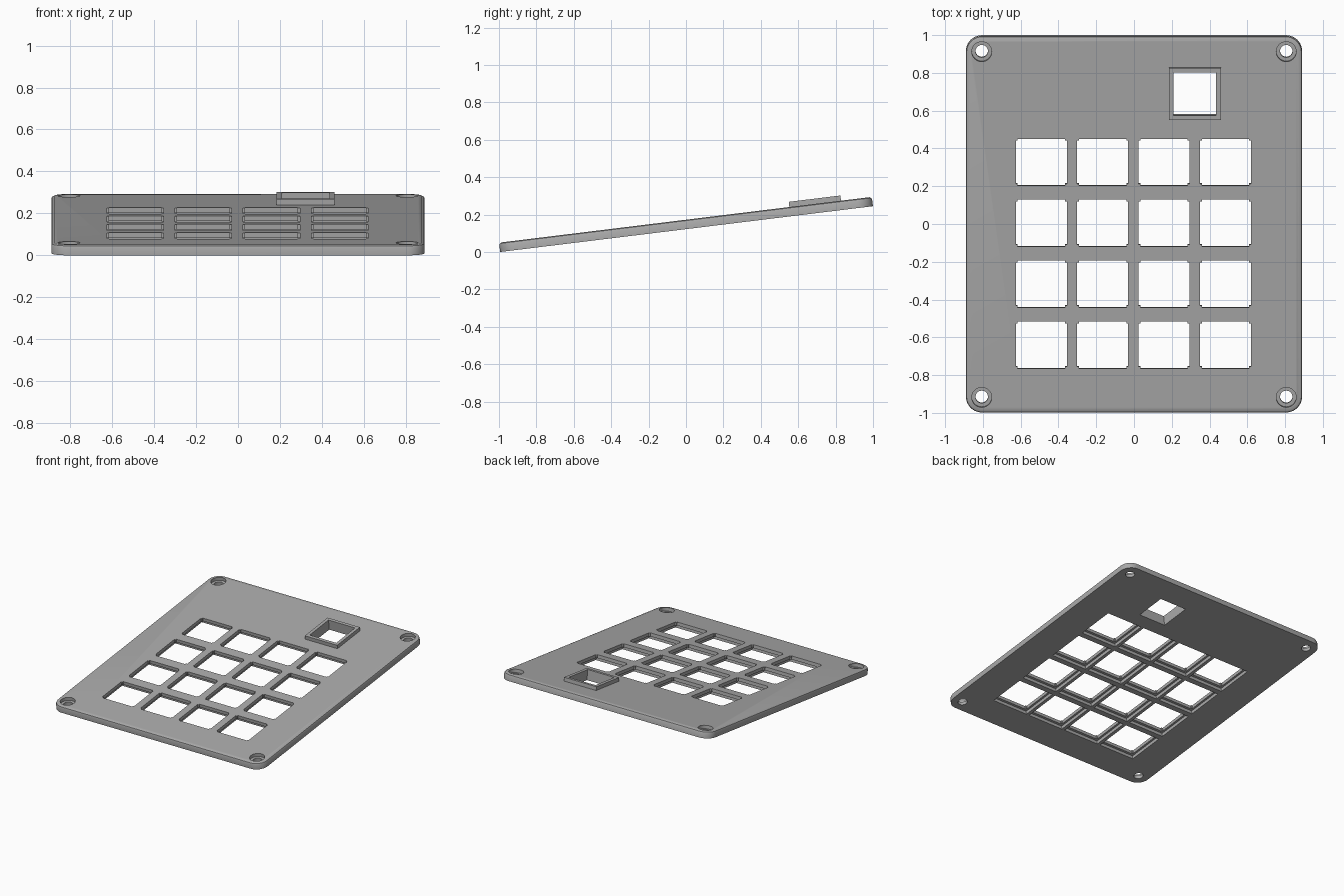
import bpy, bmesh
from math import radians, sin, cos, pi
from mathutils import Matrix

cube = bpy.data.objects.get("Cube")
if cube:
    bpy.data.objects.remove(cube, do_unlink=True)

TILT = radians(7)
W, L, T = 1.78, 2.008, 0.05          # flat plate size
H = T / 2
PITCH = 0.325
LIFT = L / 2 * sin(TILT) + H * cos(TILT)

grey = bpy.data.materials.new("plate grey")
grey.use_nodes = True
colour = (0.4, 0.4, 0.4, 1)
grey.diffuse_color = colour
grey.node_tree.nodes["Principled BSDF"].inputs["Base Color"].default_value = colour


def rounded(w, l, r, steps=10):
    """Rounded rectangle outline, counter-clockwise."""
    pts = []
    for k, (sx, sy) in enumerate([(1, 1), (-1, 1), (-1, -1), (1, -1)]):
        for i in range(steps + 1):
            a = (k + i / steps) * pi / 2
            pts.append((sx * (w / 2 - r) + r * cos(a), sy * (l / 2 - r) + r * sin(a)))
    return pts


def rect(w, l):
    return [(w / 2, l / 2), (-w / 2, l / 2), (-w / 2, -l / 2), (w / 2, -l / 2)]


def circle(r, n=32):
    return [(r * cos(2 * pi * i / n), r * sin(2 * pi * i / n)) for i in range(n)]


def notched(w, l, n):
    """Rectangle with a small square step at each corner."""
    a, b = w / 2, l / 2
    quarter = [(a, b - n), (a - n, b - n), (a - n, b)]
    left = [(-x, y) for x, y in reversed(quarter)]
    return quarter + left + [(-x, -y) for x, y in quarter + left]


def loft(bm, layers, cx=0, cy=0):
    """Closed solid through (outline, height) layers."""
    rings = [[bm.verts.new((cx + x, cy + y, z)) for x, y in o] for o, z in layers]
    n = len(rings[0])
    bm.faces.new(rings[0][::-1])
    bm.faces.new(rings[-1])
    for a, b in zip(rings, rings[1:]):
        for i in range(n):
            j = (i + 1) % n
            bm.faces.new((a[i], a[j], b[j], b[i]))


def prism(bm, outline, z0, z1, cx=0, cy=0):
    loft(bm, [(outline, z0), (outline, z1)], cx, cy)


def make(name, bm):
    me = bpy.data.meshes.new(name)
    bm.to_mesh(me)
    bm.free()
    me.materials.append(grey)
    ob = bpy.data.objects.new(name, me)
    bpy.context.collection.objects.link(ob)
    return ob


def cut(ob, bm):
    """Subtract the solids in bm from the object and drop the cutter."""
    cutter = make("cutter", bm)
    cutter.hide_render = True
    mod = ob.modifiers.new("cut", 'BOOLEAN')
    mod.operation, mod.solver, mod.object = 'DIFFERENCE', 'EXACT', cutter
    bpy.context.view_layer.objects.active = ob
    bpy.ops.object.modifier_apply(modifier=mod.name)
    bpy.data.objects.remove(cutter, do_unlink=True)


# Plate with a softened upper edge
bm = bmesh.new()
profile = [(0, -H), (0, H - 0.015), (0.004, H - 0.005), (0.014, H)]
loft(bm, [(rounded(W - 2 * d, L - 2 * d, 0.085 - d), z) for d, z in profile])
plate = make("key_plate", bm)

keys = [((i - 1.5) * PITCH - 0.003, (j - 1.5) * PITCH - 0.155)
        for i in range(4) for j in range(4)]
screws = [(sx * 0.806, sy * 0.922) for sx in (-1, 1) for sy in (-1, 1)]
WX, WY = 0.322, 0.699                # window centre

# Through openings: keys, screws and window
bm = bmesh.new()
for x, y in keys:
    prism(bm, notched(0.27, 0.25, 0.01), -0.1, 0.1, x, y)
for x, y in screws:
    prism(bm, circle(0.033), -0.1, 0.1, x, y)
prism(bm, rect(0.226, 0.23), -0.1, 0.1, WX, WY)
cut(plate, bm)

# Wider recesses: under the keys, and above the screws
bm = bmesh.new()
for x, y in keys:
    prism(bm, rect(0.3, 0.285), -0.1, 0, x, y)
for x, y in screws:
    prism(bm, circle(0.053), 0, 0.1, x, y)
cut(plate, bm)

# Raised frame around the window
bm = bmesh.new()
prism(bm, rect(0.275, 0.278), H - 0.002, H + 0.028, WX, WY)
frame = make("window_frame", bm)
bm = bmesh.new()
prism(bm, rect(0.226, 0.23), -0.1, 0.1, WX, WY)
cut(frame, bm)

# Tilt everything and set it on the ground
for ob in (plate, frame):
    ob.data.transform(Matrix.Translation((0, 0, LIFT)) @ Matrix.Rotation(TILT, 4, 'X'))
    bpy.ops.object.select_all(action='DESELECT')
    ob.select_set(True)
    bpy.context.view_layer.objects.active = ob
    bpy.ops.object.shade_smooth_by_angle(angle=radians(35))
